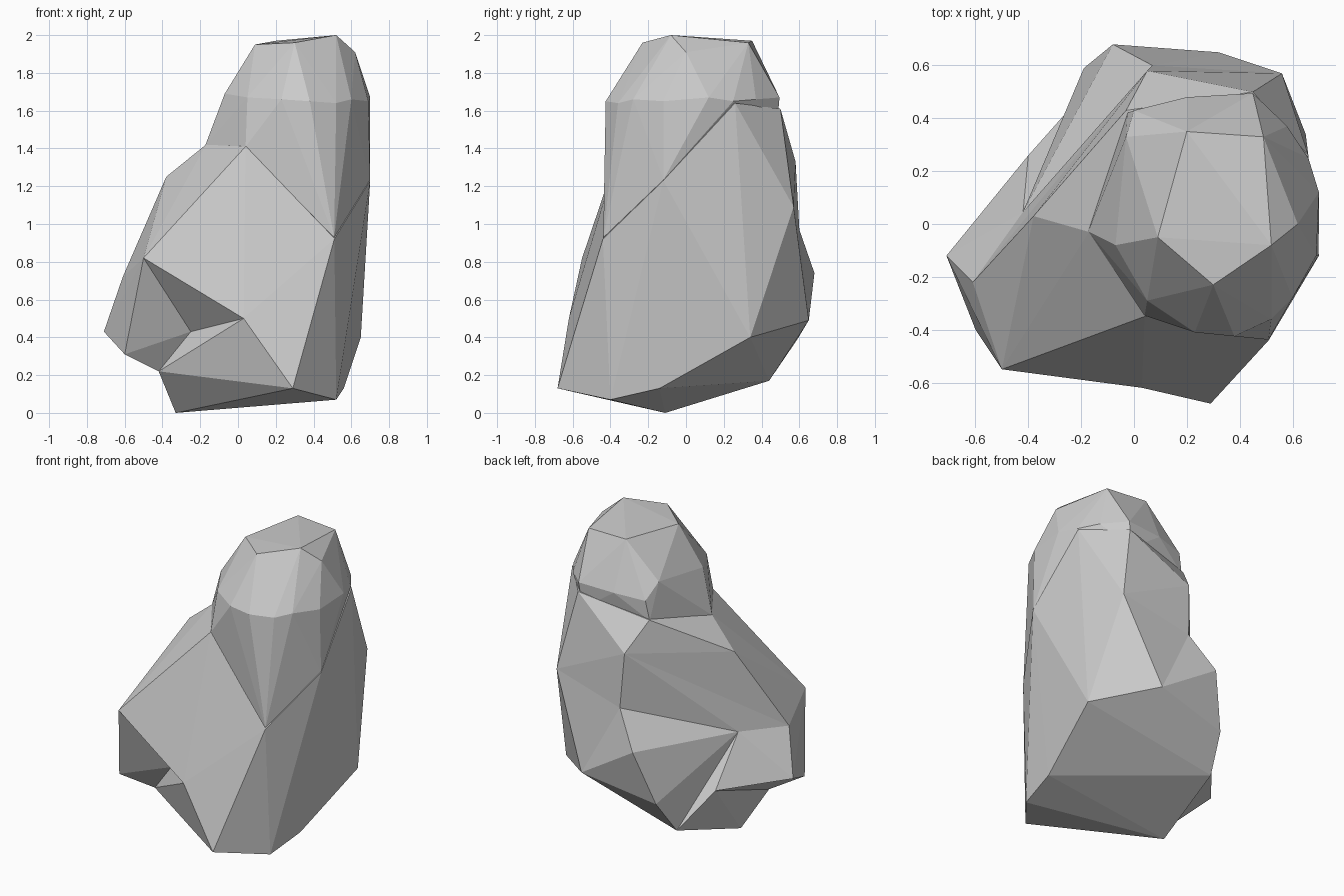
import bpy, bmesh

if "Cube" in bpy.data.objects:
    bpy.data.objects.remove(bpy.data.objects["Cube"])


def hull(points):
    """Triangulated convex hull; returns the bmesh and its named corners."""
    bm = bmesh.new()
    corners = {n: bm.verts.new(co) for n, co in points.items()}
    bmesh.ops.convex_hull(bm, input=list(bm.verts))
    for n, v in list(corners.items()):
        if not v.link_faces:
            bm.verts.remove(v)
            del corners[n]
    return bm, corners


def dent(bm, corners, name, co, ring):
    """Replace the faces spanned by the ring corners with a fan to an inset point."""
    rim = {corners[n] for n in ring.split() if n in corners}
    faces = {f for f in bm.faces if all(v in rim for v in f.verts)}
    if not faces:
        return
    edges = {e for f in faces for e in f.edges}
    border = [tuple(e.verts) for e in edges
              if sum(f in faces for f in e.link_faces) == 1]
    bmesh.ops.delete(bm, geom=list(faces), context='FACES')
    tip = bm.verts.new(co)
    corners[name] = tip
    for a, b in border:
        bm.faces.new((a, b, tip))


def turn(bm, corners, a, b):
    """Turn the diagonal between two named corners."""
    if a in corners and b in corners:
        edge = bm.edges.get((corners[a], corners[b]))
        if edge:
            bmesh.utils.edge_rotate(edge, True)


def finish(bm, name):
    bmesh.ops.recalc_face_normals(bm, faces=list(bm.faces))
    mesh = bpy.data.meshes.new(name)
    bm.to_mesh(mesh)
    bm.free()
    ob = bpy.data.objects.new(name, mesh)
    bpy.context.collection.objects.link(ob)
    return ob


# Lower boulder: outer corners
lower = dict(
    base=(-.33, -.11, 0), base_r=(.52, -.40, .07), side_low=(.56, -.14, .13),
    side_back=(.65, .34, .40), back_base=(-.24, .44, .17), back_low=(-.19, .59, .39),
    back_r=(.32, .65, .49), toe=(.29, -.68, .13), left_low=(-.60, -.40, .31),
    left_tip=(-.71, -.12, .43), left_mid=(-.61, -.22, .72), brow=(-.50, -.55, .82),
    lip=(.03, -.62, .50))
upper = dict(
    front_r=(.51, -.44, .92), side_mid=(.70, -.12, 1.23), back_mid=(.56, .57, 1.09),
    back_top=(.05, .58, 1.33), back_bulge=(-.08, .68, .74), shoulder=(-.38, .03, 1.25),
    neck_l=(-.17, -.03, 1.42), neck_f=(.04, -.35, 1.41), neck_b=(-.03, .43, 1.52),
    rim_r=(.66, .26, 1.64), rim_b=(.45, .50, 1.61))
bm, c = hull({**lower, **upper})

# Groove across the back left, with the ledge above the back bulge
dent(bm, c, "groove", (-.42, .046, .73),
     "neck_b back_top shoulder left_mid left_tip back_bulge back_low back_base")
turn(bm, c, "groove", "neck_b")
turn(bm, c, "groove", "shoulder")
dent(bm, c, "ledge", (.07, .60, .97), "back_top back_bulge groove back_r back_mid")
dent(bm, c, "heel", (-.40, .26, .41), "groove left_tip back_base base left_low")

# Front notch under the brow
dent(bm, c, "notch", (-.25, -.35, .43), "brow lip toe left_low")
dent(bm, c, "chin", (-.42, -.28, .22), "left_low base toe notch lip heel")
boulder = finish(bm, "boulder")

# Domed cap: crown, rim, and a skirt sunk into the lower boulder
crown = [(.52, -.08, 2.0), (.30, -.23, 1.96), (.09, -.05, 1.95), (.20, .35, 1.97),
         (.49, .33, 1.96), (.62, 0, 1.91), (-.07, -.08, 1.69), (-.03, .33, 1.74)]
rim = [(.05, -.29, 1.67), (.23, -.41, 1.66), (.38, -.425, 1.65), (.52, -.36, 1.64),
       (.60, -.28, 1.66), (.69, -.12, 1.65), (.70, .12, 1.67), (.66, .25, 1.65),
       (.58, .37, 1.66), (.45, .495, 1.67), (.20, .48, 1.66), (0, .43, 1.64)]
skirt = [(.509, -.438, .928), (.699, -.119, 1.234), (.04, -.347, 1.408),
         (-.173, -.028, 1.417), (-.025, .42, 1.51), (.43, .48, 1.5), (.2, .1, 1.0)]
bm, _ = hull(dict(enumerate(crown + rim + skirt)))
cap = finish(bm, "cap")

# Merge the cap and the boulder into one solid
mod = boulder.modifiers.new("merge", 'BOOLEAN')
mod.operation = 'UNION'
mod.solver = 'EXACT'
mod.object = cap
graph = bpy.context.evaluated_depsgraph_get()
graph.update()
merged = bpy.data.meshes.new_from_object(boulder.evaluated_get(graph))
boulder.modifiers.clear()
top = max((v.co.z for v in merged.vertices), default=0)
low = min((v.co.z for v in merged.vertices), default=1)
if len(merged.polygons) > 40 and top > 1.99 and low < .01:
    boulder.data = merged
    bpy.data.objects.remove(cap)
